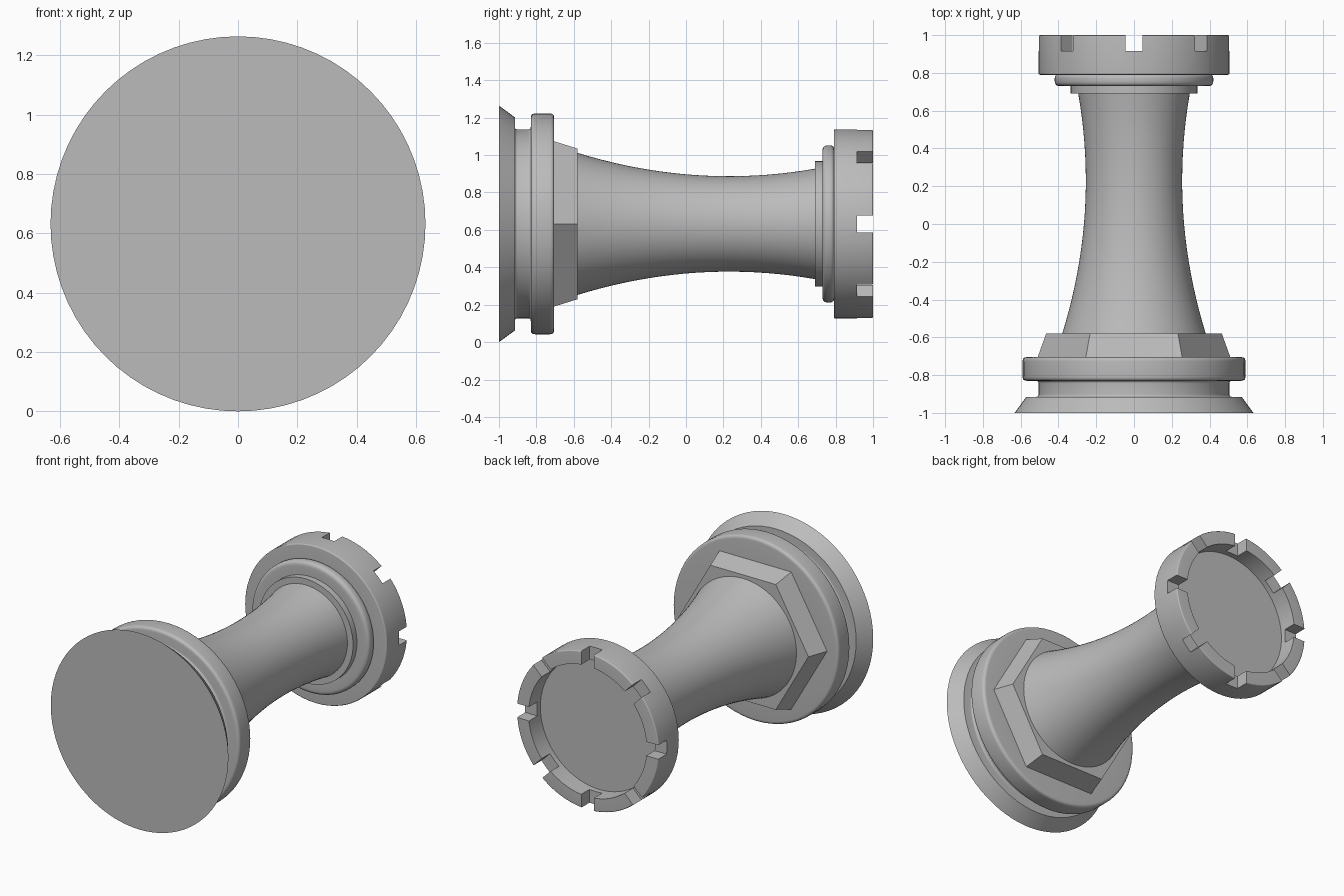
import bpy, bmesh, math
from mathutils import Vector, Matrix

if "Cube" in bpy.data.objects:
    bpy.data.objects.remove(bpy.data.objects["Cube"])

CZ = 0.632   # height of the lying axis
SEG = 72

grey = bpy.data.materials.new("plain grey")
grey.diffuse_color = (0.5, 0.5, 0.5, 1)
grey.use_nodes = True
grey.node_tree.nodes["Principled BSDF"].inputs["Base Color"].default_value = grey.diffuse_color


def rounded(profile, steps=5):
    """Profile of (radius, y, bevel); bevelled corners become small curves."""
    out = []
    for i, (r, y, b) in enumerate(profile):
        p = Vector((r, y))
        if not b:
            out.append(p)
            continue
        a = p + (Vector(profile[i - 1][:2]) - p).normalized() * b
        c = p + (Vector(profile[i + 1][:2]) - p).normalized() * b
        for k in range(steps + 1):
            t = k / steps
            out.append(a * (1 - t) ** 2 + p * 2 * t * (1 - t) + c * t * t)
    return out


def finish(name, bm):
    bmesh.ops.recalc_face_normals(bm, faces=bm.faces)
    me = bpy.data.meshes.new(name)
    bm.to_mesh(me)
    bm.free()
    me.materials.append(grey)
    ob = bpy.data.objects.new(name, me)
    bpy.context.collection.objects.link(ob)
    return ob


def smooth(ob):
    bpy.ops.object.select_all(action='DESELECT')
    ob.select_set(True)
    bpy.context.view_layer.objects.active = ob
    bpy.ops.object.shade_smooth_by_angle(angle=math.radians(30))


def lathe(name, profile, seg=SEG):
    """Turn a profile round the y axis and cap both ends."""
    bm = bmesh.new()
    rings = []
    for r, y in rounded(profile):
        rings.append([bm.verts.new((r * math.cos(2 * math.pi * i / seg), y,
                                    CZ + r * math.sin(2 * math.pi * i / seg)))
                      for i in range(seg)])
    for a, b in zip(rings, rings[1:]):
        for i in range(seg):
            j = (i + 1) % seg
            bm.faces.new((a[i], a[j], b[j], b[i]))
    bm.faces.new(rings[0])
    bm.faces.new(rings[-1])
    return finish(name, bm)


# Flared foot, groove and rounded disc
smooth(lathe("base", [
    (0.632, -1, 0), (0.57, -0.915, 0), (0.505, -0.915, 0.014),
    (0.505, -0.83, 0.014), (0.59, -0.83, 0.022), (0.59, -0.705, 0.022), (0.40, -0.705, 0)]))

# Tapered six-sided collar
lathe("hex_collar", [(0.51, -0.705, 0), (0.465, -0.58, 0)], 6)

# Waisted column
ys = [-0.58 + 1.27 * i / 20 for i in range(21)]
smooth(lathe("column", [(0.255 + 0.19 * (y - 0.23) ** 2, y, 0) for y in ys]))

# Two stepped rings under the crown
smooth(lathe("neck_ring", [(0.335, 0.69, 0), (0.335, 0.73, 0)]))
smooth(lathe("rounded_ring", [(0.36, 0.73, 0), (0.42, 0.73, 0.028), (0.42, 0.792, 0.022), (0.36, 0.792, 0)]))

# Hollow crown
crown = lathe("crown", [
    (0.38, 0.79, 0), (0.505, 0.79, 0.008), (0.505, 1, 0.008),
    (0.42, 1, 0), (0.42, 0.88, 0)])

# Eight notches cut through the crown wall
bm = bmesh.new()
for k in range(8):
    m = (Matrix.Translation((0, 1.0, CZ)) @ Matrix.Rotation(k * math.pi / 4, 4, 'Y')
         @ Matrix.Translation((0.47, 0, 0)) @ Matrix.Diagonal((0.2, 0.17, 0.09, 1)))
    bmesh.ops.create_cube(bm, size=1, matrix=m)
cutter = finish("notch_cutter", bm)
cutter.hide_render = True
mod = crown.modifiers.new("notches", 'BOOLEAN')
mod.operation = 'DIFFERENCE'
mod.solver = 'EXACT'
mod.object = cutter
bpy.ops.object.select_all(action='DESELECT')
crown.select_set(True)
bpy.context.view_layer.objects.active = crown
bpy.ops.object.modifier_apply(modifier="notches")
bpy.data.objects.remove(cutter)
smooth(crown)
